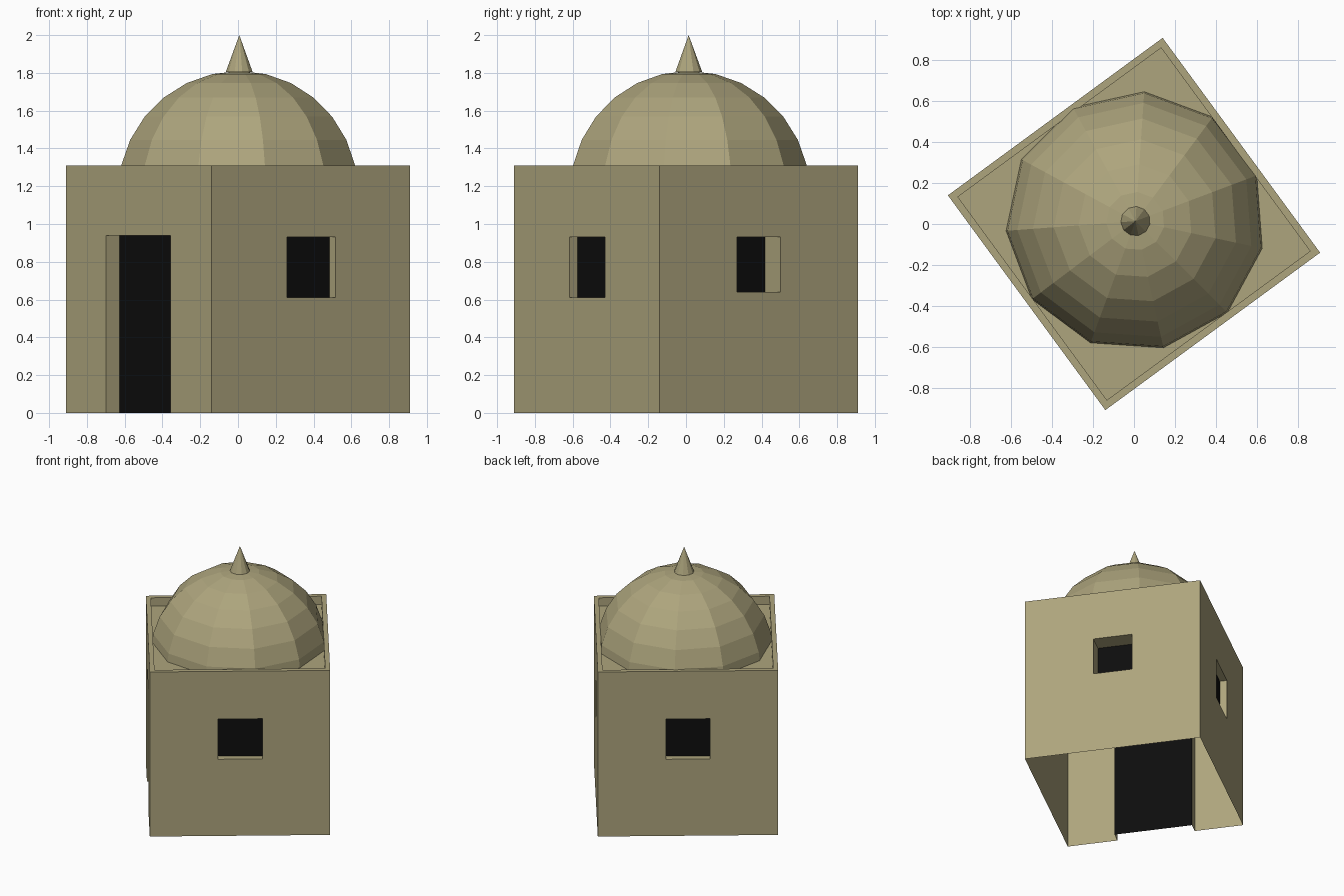
import bpy, bmesh
from math import sin, cos, pi, radians

if "Cube" in bpy.data.objects:
    bpy.data.objects.remove(bpy.data.objects["Cube"])

H, TOP, TURN = 0.651, 1.31, 36.25      # half width, wall height, turn of the building
RIM, SINK = 0.035, 0.065               # parapet width and roof drop
CX, CY = 0.007, 0.014                  # dome axis


def material(name, rgb):
    m = bpy.data.materials.new(name)
    m.diffuse_color = (*rgb, 1)
    m.use_nodes = True
    m.node_tree.nodes["Principled BSDF"].inputs["Base Color"].default_value = m.diffuse_color
    return m


clay = material("clay", (0.42, 0.375, 0.205))
dark = material("dark_opening", (0.004, 0.004, 0.004))


def finish(name, bm, mats):
    bmesh.ops.remove_doubles(bm, verts=bm.verts, dist=1e-5)
    me = bpy.data.meshes.new(name)
    bm.to_mesh(me)
    bm.free()
    for m in mats:
        me.materials.append(m)
    ob = bpy.data.objects.new(name, me)
    bpy.context.collection.objects.link(ob)
    return ob


def wall(bm, turn, u0, u1, z0, z1, depth):
    """One wall sheet with a recessed dark opening."""
    a = radians(turn + TURN)

    def quad(*pts, mat=0):
        vs = [bm.verts.new((u * cos(a) + (H - d) * sin(a),
                            u * sin(a) - (H - d) * cos(a), z)) for u, d, z in pts]
        bm.faces.new(vs).material_index = mat

    def rect(ua, ub, za, zb, d=0, mat=0):
        quad((ua, d, za), (ub, d, za), (ub, d, zb), (ua, d, zb), mat=mat)

    # wall around the opening
    rect(-H, u0, 0, TOP)
    rect(u1, H, 0, TOP)
    rect(u0, u1, z1, TOP)
    if z0 > 0:
        rect(u0, u1, 0, z0)
        quad((u0, 0, z0), (u1, 0, z0), (u1, depth, z0), (u0, depth, z0))
    # reveals and dark back
    quad((u0, 0, z0), (u0, depth, z0), (u0, depth, z1), (u0, 0, z1))
    quad((u1, 0, z0), (u1, 0, z1), (u1, depth, z1), (u1, depth, z0))
    quad((u0, 0, z1), (u0, depth, z1), (u1, depth, z1), (u1, 0, z1))
    rect(u0, u1, z0, z1, depth, 1)
    # parapet rim and its inner side
    i = H - RIM
    quad((-H, 0, TOP), (H, 0, TOP), (i, RIM, TOP), (-i, RIM, TOP))
    quad((-i, RIM, TOP), (i, RIM, TOP), (i, RIM, TOP - SINK), (-i, RIM, TOP - SINK))


# walls: window, side window, window, door
bm = bmesh.new()
for spec in ((0, -0.157, 0.163, 0.61, 0.93, 0.053),
             (90, -0.143, 0.143, 0.64, 0.93, 0.14),
             (180, -0.16, 0.16, 0.61, 0.93, 0.053),
             (270, -0.292, 0.283, 0, 0.94, 0.087)):
    wall(bm, *spec)
# sunken roof
r = (H - RIM) * 2 ** 0.5
bm.faces.new([bm.verts.new((r * cos(t), r * sin(t), TOP - SINK))
              for t in (radians(TURN + 45 + 90 * k) for k in range(4))])
finish("house_walls", bm, [clay, dark])


def lathe(name, profile, sides, start):
    """Turn a profile around the dome axis; the last point is the tip."""
    bm = bmesh.new()
    rings = [[bm.verts.new((CX + r * cos(start + 2 * pi * k / sides),
                            CY + r * sin(start + 2 * pi * k / sides), z))
              for k in range(sides)] for r, z in profile[:-1]]
    tip = bm.verts.new((CX, CY, profile[-1][1]))
    for k in range(sides):
        n = (k + 1) % sides
        for lo, hi in zip(rings, rings[1:]):
            bm.faces.new((lo[k], lo[n], hi[n], hi[k]))
        bm.faces.new((rings[-1][k], rings[-1][n], tip))
    return finish(name, bm, [clay])


# faceted half-sphere dome and its spike
R, ZC = 0.643, 1.167
arc = [(R * cos(pi / 14 * i), ZC + R * sin(pi / 14 * i)) for i in range(8)]
lathe("dome", arc, 11, radians(86.1))
lathe("finial", [(0.072, 1.805), (0, 2.0)], 11, radians(86.1))
